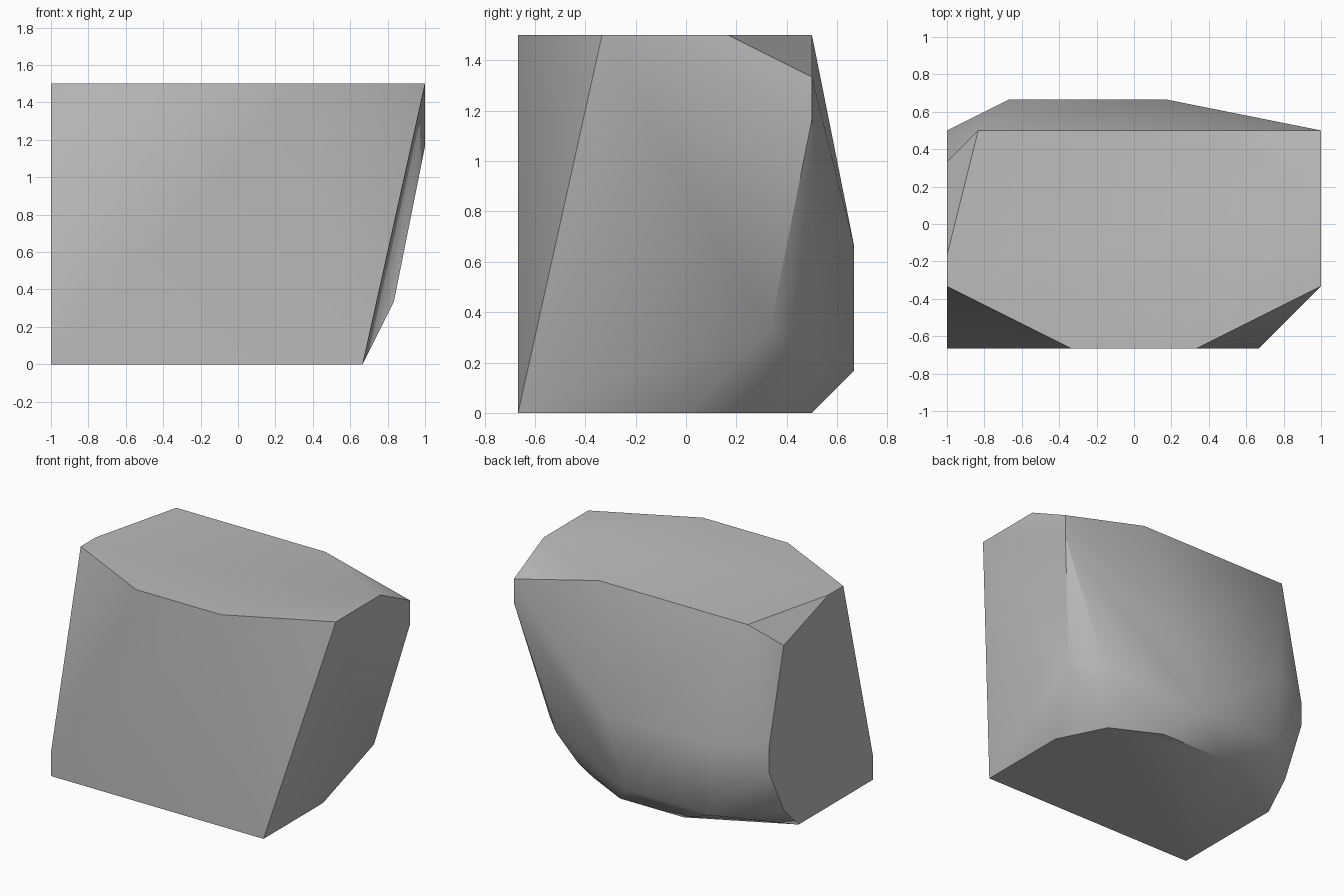
import bpy
import bmesh
import math
from mathutils import Vector

# Remove the default cube only
default_cube = bpy.data.objects.get("Cube")
if default_cube:
    bpy.data.objects.remove(default_cube, do_unlink=True)

# The boulder is carved on a coarse lattice, six steps to the unit
STEP = 1 / 6


def make_material(name, colour):
    material = bpy.data.materials.new(name)
    material.use_nodes = True
    material.diffuse_color = colour
    shader = material.node_tree.nodes["Principled BSDF"]
    shader.inputs["Base Color"].default_value = colour
    return material


def add_corners(mesh, height, corners):
    for x, y in corners:
        mesh.verts.new(Vector((x, y, height)) * STEP)


def build_boulder(name, outlines, material):
    mesh = bmesh.new()
    for height, corners in outlines.items():
        add_corners(mesh, height, corners)

    # Wrap all outlines in one faceted skin and drop unused corners
    bmesh.ops.convex_hull(mesh, input=mesh.verts[:])
    loose = [vert for vert in mesh.verts if not vert.link_faces]
    bmesh.ops.delete(mesh, geom=loose, context="VERTS")

    # Merge triangles that lie in the same flat facet
    bmesh.ops.dissolve_limit(
        mesh,
        angle_limit=math.radians(1),
        verts=mesh.verts[:],
        edges=mesh.edges[:],
    )
    bmesh.ops.recalc_face_normals(mesh, faces=mesh.faces[:])

    data = bpy.data.meshes.new(name)
    mesh.to_mesh(data)
    mesh.free()
    data.materials.append(material)
    boulder = bpy.data.objects.new(name, data)
    bpy.context.collection.objects.link(boulder)
    return boulder


# Corner outlines by height: base, undercut, belly, shoulder and flat top
base = [(-6, -4), (4, -4), (4, 0), (3, 2), (1, 3), (-2, 3), (-6, 1)]
lower_rim = [(-6, -4), (-6, 2), (-4, 4), (0, 4), (3, 3)]
undercut = [(5, 2), (4, 3)]
belly = [(-6, 3), (-4, 4), (1, 4)]
shoulder = [(-6, 2), (6, 3)]
top = [(-6, -2), (-2, -4), (2, -4), (6, -2), (6, 1), (2, 3), (-5, 3), (-6, -1)]

outlines = {
    0: base,
    1: lower_rim,
    2: undercut,
    3: [(-6, 3)],
    4: belly,
    7: [(6, 3)],
    8: shoulder,
    9: top,
}

stone = make_material("stone grey", (0.5, 0.5, 0.5, 1))
boulder = build_boulder("boulder", outlines, stone)

# Soften shallow facets, keep the strong ridges crisp
bpy.ops.object.select_all(action="DESELECT")
boulder.select_set(True)
bpy.context.view_layer.objects.active = boulder
bpy.ops.object.shade_smooth_by_angle(angle=math.radians(30))
